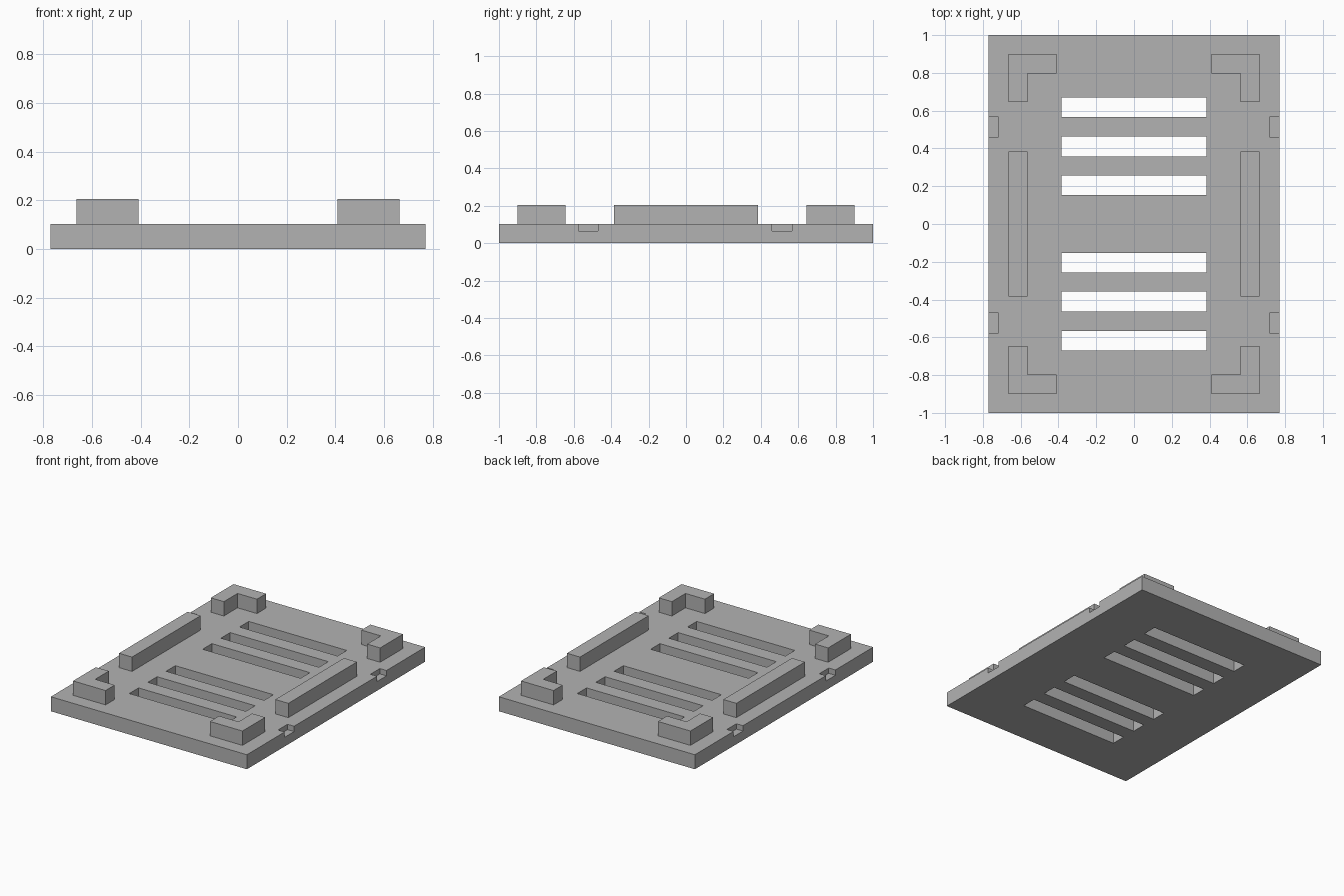
import bpy
import bmesh

cube = bpy.data.objects.get("Cube")
if cube:
    bpy.data.objects.remove(cube, do_unlink=True)

# Single grey material
grey = bpy.data.materials.new("plain_grey")
grey.use_nodes = True
colour = (0.45, 0.45, 0.45, 1)
grey.diffuse_color = colour
grey.node_tree.nodes["Principled BSDF"].inputs["Base Color"].default_value = colour

BASE_TOP = 0.103
RAISED_TOP = 0.205


def prism(bm, outline, z0, z1):
    """Extrude a flat outline from z0 up to z1."""
    face = bm.faces.new([bm.verts.new((x, y, z0)) for x, y in outline])
    side = bmesh.ops.extrude_face_region(bm, geom=[face])
    verts = [v for v in side["geom"] if isinstance(v, bmesh.types.BMVert)]
    bmesh.ops.translate(bm, verts=verts, vec=(0, 0, z1 - z0))


def rect(x0, x1, y0, y1):
    return [(x0, y0), (x1, y0), (x1, y1), (x0, y1)]


def make_object(name, prisms):
    bm = bmesh.new()
    for outline, z0, z1 in prisms:
        prism(bm, outline, z0, z1)
    bmesh.ops.recalc_face_normals(bm, faces=bm.faces)
    mesh = bpy.data.meshes.new(name)
    bm.to_mesh(mesh)
    bm.free()
    mesh.materials.append(grey)
    obj = bpy.data.objects.new(name, mesh)
    bpy.context.collection.objects.link(obj)
    return obj


# Base plate
plate = make_object("base_plate", [(rect(-0.77, 0.77, -1, 1), 0, BASE_TOP)])

# Cutter for the vent slots and the notches in the long edges
cuts = []
for sign in (-1, 1):
    for middle in (0.205, 0.41, 0.618):
        y = sign * middle
        cuts.append((rect(-0.385, 0.385, y - 0.052, y + 0.052), -0.1, 0.3))
    for y in (-0.523, 0.513):
        x0, x1 = sorted((sign * 0.718, sign * 0.9))
        cuts.append((rect(x0, x1, y - 0.053, y + 0.053), 0.065, 0.3))
cutter = make_object("slot_cutter", cuts)
cutter.hide_render = True
cutter.hide_viewport = True
cutter.display_type = 'WIRE'

cut = plate.modifiers.new("slots", 'BOOLEAN')
cut.operation = 'DIFFERENCE'
cut.solver = 'EXACT'
cut.object = cutter

# Raised side rails and L-shaped corner brackets
corner = [(0.41, 0.9), (0.41, 0.798), (0.563, 0.798),
          (0.563, 0.645), (0.665, 0.645), (0.665, 0.9)]
for sx, side in ((-1, "right"), (1, "left")):
    x0, x1 = sorted((sx * 0.563, sx * 0.665))
    make_object(side + "_rail", [(rect(x0, x1, -0.385, 0.385), BASE_TOP, RAISED_TOP)])
    for sy, end in ((-1, "front"), (1, "back")):
        outline = [(sx * x, sy * y) for x, y in corner]
        make_object(f"{end}_{side}_corner", [(outline, BASE_TOP, RAISED_TOP)])
